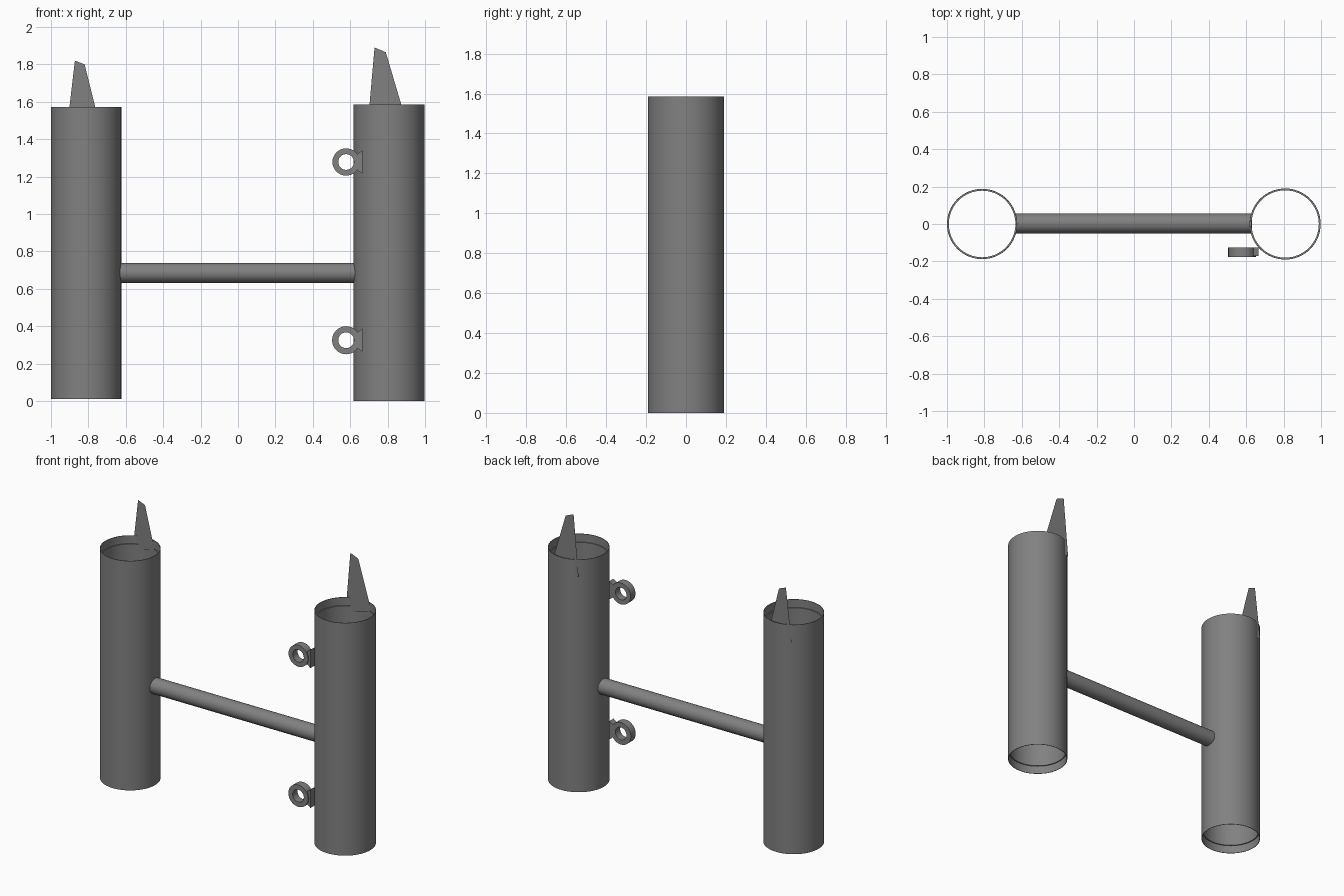
import bpy, bmesh, math
from mathutils import Matrix

if "Cube" in bpy.data.objects:
    bpy.data.objects.remove(bpy.data.objects["Cube"])

steel = bpy.data.materials.new("grey steel")
steel.diffuse_color = (0.22, 0.22, 0.22, 1)
steel.use_nodes = True
steel.node_tree.nodes["Principled BSDF"].inputs["Base Color"].default_value = steel.diffuse_color


def finish(name, bm, smooth=True):
    mesh = bpy.data.meshes.new(name)
    bm.to_mesh(mesh)
    bm.free()
    obj = bpy.data.objects.new(name, mesh)
    bpy.context.collection.objects.link(obj)
    mesh.materials.append(steel)
    if smooth:
        bpy.ops.object.select_all(action='DESELECT')
        bpy.context.view_layer.objects.active = obj
        obj.select_set(True)
        bpy.ops.object.shade_smooth_by_angle(angle=math.radians(35))
    return obj


def lathe(name, profile, matrix, sides=48):
    """Closed (radius, height) profile turned around the local z axis."""
    bm = bmesh.new()
    rings = []
    for i in range(sides):
        a = 2 * math.pi * i / sides
        rings.append([bm.verts.new((r * math.cos(a), r * math.sin(a), h)) for r, h in profile])
    n = len(profile)
    for i in range(sides):
        a, b = rings[i], rings[(i + 1) % sides]
        for j in range(n):
            k = (j + 1) % n
            bm.faces.new((a[j], b[j], b[k], a[k]))
    bmesh.ops.transform(bm, matrix=matrix, verts=bm.verts)
    bmesh.ops.recalc_face_normals(bm, faces=bm.faces)
    return finish(name, bm)


def tube(name, x, r, z0, z1):
    """Open pipe with a thin stepped lip at both ends."""
    lip, wall = r - 0.003, r - 0.010
    profile = [(r, z0), (r, z1), (lip, z1), (lip, z1 - 0.055), (wall, z1 - 0.055),
               (wall, z0 + 0.055), (lip, z0 + 0.055), (lip, z0)]
    lathe(name, profile, Matrix.Translation((x, 0, 0)), 64)


def plate(name, outline, y):
    """Sheet standing in the xz plane."""
    bm = bmesh.new()
    bm.faces.new([bm.verts.new((x, y, z)) for x, z in outline])
    return finish(name, bm, False)


# upright pipes
tube("left_pipe", -0.812, 0.188, 0.01, 1.573)
tube("right_pipe", 0.808, 0.190, 0.0, 1.585)

# thin fins at the back of each pipe top
plate("left_fin", [(-0.915, 1.455), (-0.75, 1.52), (-0.82, 1.80), (-0.872, 1.82)], 0.17)
plate("right_fin", [(0.693, 1.47), (0.888, 1.535), (0.79, 1.865), (0.73, 1.89)], 0.167)

# cross bar
bm = bmesh.new()
bmesh.ops.create_cone(bm, cap_ends=True, segments=32, radius1=0.053, radius2=0.053, depth=1.26,
                      matrix=Matrix.Translation((0, 0.003, 0.685)) @ Matrix.Rotation(math.pi / 2, 4, 'Y'))
finish("cross_bar", bm)

# hinge rings with their welded brackets
for label, z, r in (("upper", 1.278, 0.073), ("lower", 0.325, 0.075)):
    turn = Matrix.Translation((0.578, -0.151, z)) @ Matrix.Rotation(math.pi / 2, 4, 'X')
    lathe(label + "_ring", [(r, -0.026), (r, 0.026), (0.042, 0.026), (0.042, -0.026)], turn, 32)
    bracket = plate(label + "_bracket", [(0.635, z - 0.04), (0.665, z - 0.062),
                                         (0.665, z + 0.062), (0.635, z + 0.04)], -0.17)
    solid = bracket.modifiers.new("thickness", 'SOLIDIFY')
    solid.thickness = 0.045
    solid.offset = -1
